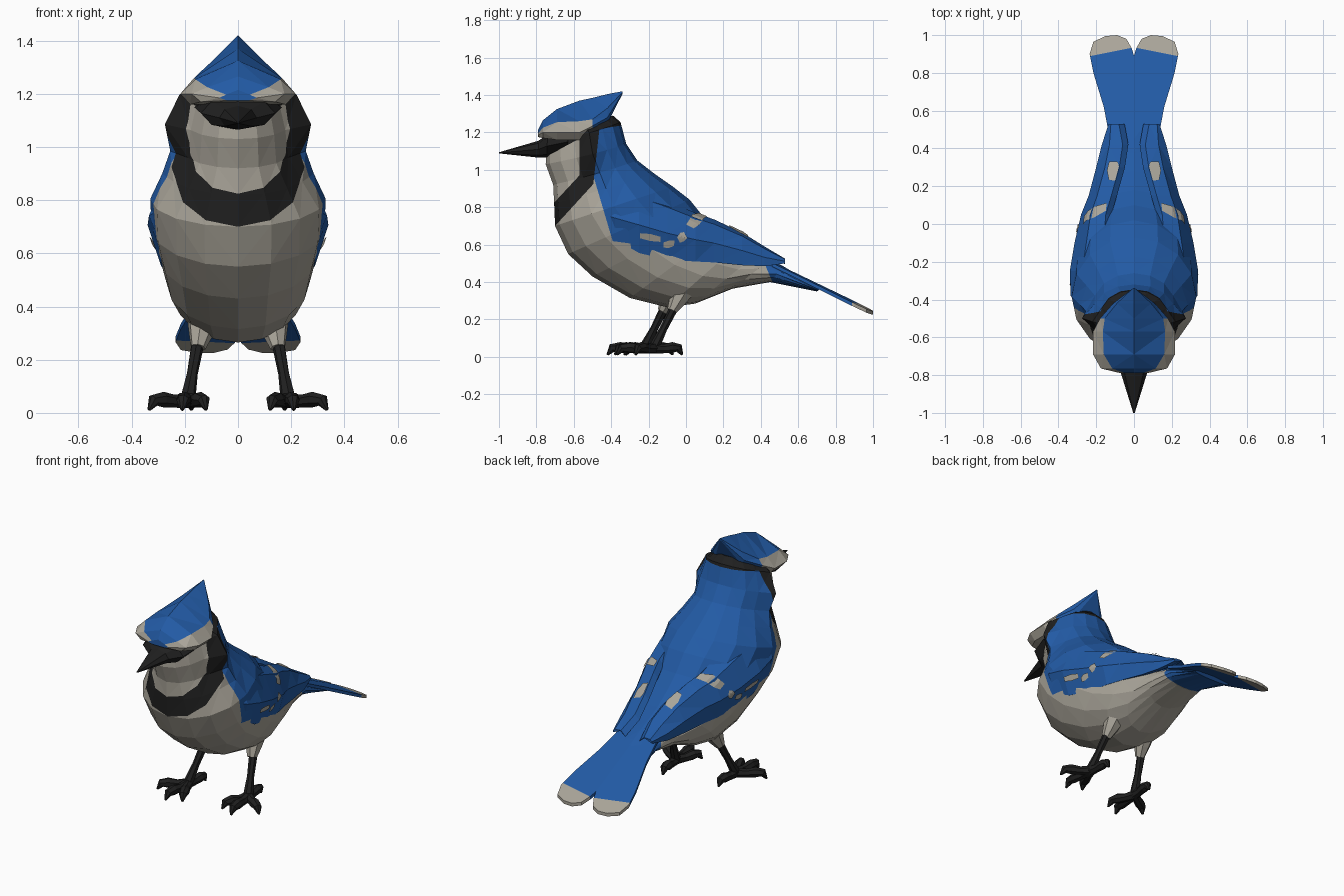
import bpy, bmesh, math
from mathutils import Vector
from mathutils.bvhtree import BVHTree

cube = bpy.data.objects.get("Cube")
if cube:
    bpy.data.objects.remove(cube)


def material(name, rgb):
    m = bpy.data.materials.new(name)
    m.use_nodes = True
    m.diffuse_color = (*rgb, 1)
    m.node_tree.nodes["Principled BSDF"].inputs["Base Color"].default_value = (*rgb, 1)
    return m


MATS = [material("feather_blue", (.016, .103, .375)),
        material("pale_grey", (.40, .375, .32)),
        material("soft_black", (.014, .014, .014))]
BLUE, GREY, BLACK = range(3)


def finish(bm, name, mirror=False):
    bmesh.ops.recalc_face_normals(bm, faces=bm.faces)
    me = bpy.data.meshes.new(name)
    bm.to_mesh(me)
    bm.free()
    for m in MATS:
        me.materials.append(m)
    ob = bpy.data.objects.new(name, me)
    bpy.context.collection.objects.link(ob)
    if mirror:
        ob.modifiers.new("Mirror", "MIRROR").use_mirror_merge = False
    return ob


def loft(bm, rings, colour=lambda i, j: BLUE):
    """Skin closed rings of points and cap both ends."""
    loops = [[bm.verts.new(p) for p in r] for r in rings]
    n = len(loops[0])
    for i, (a, b) in enumerate(zip(loops, loops[1:])):
        for j in range(n):
            k = (j + 1) % n
            bm.faces.new((a[j], a[k], b[k], b[j])).material_index = colour(i, j)
    for cap, i in ((loops[0], 0), (loops[-1], len(loops) - 2)):
        bm.faces.new(cap).material_index = colour(i, 0)


def oval(top, low, w, pinch=0, n=16):
    """Oval ring spanning two (y, z) points; pinch leaves a ridge at half width w."""
    t, l = Vector((0, *top)), Vector((0, *low))
    c, h = (t + l) / 2, (t - l) / 2
    ring = []
    for i in range(n):
        a = 2 * math.pi * i / n
        squeeze = pinch if math.cos(a) < -.1 else .6 * pinch if math.cos(a) > .1 else 0
        ring.append(c + h * math.cos(a) + Vector((w * math.sin(a) * (1 - squeeze),
                                                  .12 * pinch * math.sin(a) ** 2, 0)))
    return ring


def tube(bm, pts, radii, colour, n=7):
    pts = [Vector(p) for p in pts]
    rings = []
    for i, (p, r) in enumerate(zip(pts, radii)):
        d = pts[min(i + 1, len(pts) - 1)] - pts[max(i - 1, 0)]
        q = d.to_track_quat("Z", "Y")
        rings.append([p + q @ Vector((r * math.cos(a), r * math.sin(a), 0))
                      for a in (2 * math.pi * k / n for k in range(n))])
    loft(bm, rings, lambda i, j: colour)


# Body: one lofted form from head to rump, cut along the plumage borders
bm = bmesh.new()
loft(bm, [oval(*r) for r in (
    ((-.39, 1.29), (-.70, 1.23), .11), ((-.35, 1.255), (-.745, 1.14), .22, .25),
    ((-.32, 1.14), (-.75, 1.03), .275, .3), ((-.26, 1.05), (-.71, .92), .255, .2),
    ((-.17, .98), (-.705, .82), .285, .08), ((-.07, .91), (-.70, .70), .33),
    ((.02, .84), (-.63, .55), .325), ((.10, .74), (-.50, .43), .295),
    ((.18, .67), (-.30, .315), .27), ((.28, .60), (-.10, .265), .235),
    ((.38, .55), (.05, .285), .185), ((.45, .52), (.25, .365), .15),
    ((.52, .485), (.45, .40), .13), ((.72, .365), (.70, .35), .13))])
bmesh.ops.triangulate(bm, faces=bm.faces)
BORDERS = dict(face=((-.57, .9), (-.57, 1.2)), neck=((-.495, .93), (-.465, 1.2)),
               bib_top=((-.70, .83), (-.57, .97)), bib_low=((-.70, .70), (-.49, .93)),
               mask=((-.77, 1.06), (-.62, 1.14)), nape=((-.48, 1.215), (-.36, 1.235)),
               shoulder=((-.49, .95), (-.41, .68)), flank=((-.40, .62), (.50, .50)),
               vent=((.47, .38), (.42, .50)))
for (ay, az), (by, bz) in BORDERS.values():
    bmesh.ops.bisect_plane(bm, geom=bm.verts[:] + bm.edges[:] + bm.faces[:],
                           plane_co=(0, ay, az), plane_no=(0, az - bz, by - ay))


def plumage(p):
    over = {k: (b[0] - a[0]) * (p.z - a[1]) > (b[1] - a[1]) * (p.y - a[0])
            for k, (a, b) in BORDERS.items()}
    if over["face"]:
        bib = over["bib_low"] and not over["bib_top"]
        return BLACK if over["mask"] or bib else GREY
    if over["neck"]:
        return BLACK if over["bib_low"] else GREY
    if over["nape"]:
        return BLACK
    back = over["shoulder"] and over["flank"]
    return BLUE if back or not over["vent"] else GREY


for f in bm.faces:
    f.material_index = plumage(f.calc_center_median())
finish(bm, "body")

# Crest: roof-shaped loft with pale brows along its lower front strip
bm = bmesh.new()
rings = []
for y, top, sx, sz, bx, bz, ux, uz in (
        (-.79, 1.215, .045, 1.197, .07, 1.185, .04, 1.175),
        (-.765, 1.265, .115, 1.225, .175, 1.20, .14, 1.17),
        (-.69, 1.325, .16, 1.255, .217, 1.20, .18, 1.16),
        (-.57, 1.37, .165, 1.26, .217, 1.20, .18, 1.16),
        (-.50, 1.385, .155, 1.27, .18, 1.235, .15, 1.18),
        (-.42, 1.405, .09, 1.33, .11, 1.28, .09, 1.25),
        (-.34, 1.42, .005, 1.415, .005, 1.41, .003, 1.405)):
    half = [(sx, sz), (bx, bz), (ux, uz)]
    rings.append([(0, y, top)] + [(x, y, z) for x, z in half]
                 + [(-x, y, z) for x, z in reversed(half)])
loft(bm, rings, lambda i, j: GREY if i < 4 and 0 < j < 6 else BLUE)
bmesh.ops.triangulate(bm, faces=bm.faces)
finish(bm, "crest")

# Beak, flaring into the dark patch between the eyes
bm = bmesh.new()
loft(bm, [oval(*r, 0, 8) for r in (
    ((-.63, 1.19), (-.63, 1.11), .165), ((-.74, 1.19), (-.745, 1.065), .14),
    ((-.79, 1.155), (-.785, 1.065), .07), ((-1, 1.094), (-1, 1.088), .004))],
    lambda i, j: BLACK)
finish(bm, "beak")

# Folded wings, their leading upper edges sunk into the shoulders
bm = bmesh.new()
rings = []
for y, zl, zh, xl, xm, xh in (
        (-.45, .72, .82, .27, .29, .23), (-.38, .63, .88, .29, .335, .21),
        (-.25, .555, .89, .29, .34, .18), (-.10, .52, .835, .27, .315, .16),
        (.05, .51, .77, .25, .28, .15), (.15, .505, .735, .225, .24, .12),
        (.30, .49, .665, .19, .20, .078), (.42, .485, .59, .165, .17, .06),
        (.53, .50, .525, .135, .135, .08)):
    zm = zl * .55 + zh * .45
    rings.append([(xl, y, zl), (xm, y, zm), ((xm + xh) / 2 + .015, y, zh * .8 + zm * .2),
                  (xh, y, zh), (xh - .03, y, zh - .03), (xl - .05, y, zl + .02)])
loft(bm, rings)
bmesh.ops.triangulate(bm, faces=bm.faces)
wing_surface = BVHTree.FromBMesh(bm)
finish(bm, "wings", True)

# Pale wing bars: thin patches laid on the wing surface
bm = bmesh.new()
for centre, along, across in (
        ((.34, -.19, .632), (0, .056, -.012), (0, 0, .021)),
        ((.31, -.09, .60), (0, .029, .004), (0, 0, .022)),
        ((.30, -.02, .64), (0, .02, .015), (0, -.012, .023)),
        ((.20, .055, .73), (-.05, .04, .04), (.005, -.028, .016)),
        ((.112, .29, .69), (0, .052, -.025), (.034, 0, -.012))):
    c, u, v = Vector(centre), Vector(along), Vector(across)
    grid = []
    for i in range(5):
        row = []
        for j in range(4):
            s, t = i / 2 - 1, j / 1.5 - 1
            t *= 1 - .3 * abs(s)
            co, normal, _, _ = wing_surface.find_nearest(c + u * s + v * t)
            row.append(bm.verts.new(co + normal * (.007 if normal.x + normal.z > 0 else -.007)))
        grid.append(row)
    for a, b in zip(grid, grid[1:]):
        for j in range(3):
            bm.faces.new((a[j], a[j + 1], b[j + 1], b[j])).material_index = GREY
finish(bm, "wing_bars", True)

# Tail: two rounded lobes with pale tips
bm = bmesh.new()
outline = ((0, .46), (.13, .46), (.16, .62), (.215, .80), (.235, .90), (.215, .965),
           (.15, .995), (.09, 1), (.04, .98), (.012, .93), (0, .89))
face = bm.faces.new([bm.verts.new((x, y, .5 - .48 * (y - .48) - .05 * x)) for x, y in outline])
ext = bmesh.ops.extrude_face_region(bm, geom=[face], use_keep_orig=True)
bmesh.ops.translate(bm, vec=(0, 0, -.02), verts=[g for g in ext["geom"] if isinstance(g, bmesh.types.BMVert)])
bmesh.ops.triangulate(bm, faces=bm.faces)
bmesh.ops.bisect_plane(bm, geom=bm.verts[:] + bm.edges[:] + bm.faces[:],
                       plane_co=(0, .935, 0), plane_no=(.2, 1, 0))
for f in bm.faces:
    c = f.calc_center_median()
    f.material_index = GREY if c.y + .2 * c.x > .935 else BLUE
finish(bm, "tail", True)

# Legs: pale thighs, dark shanks, four clawed toes; one leg steps slightly forward
for name, side, step in (("left_leg", 1, 0), ("right_leg", -1, -.05)):
    bm = bmesh.new()
    tube(bm, [(.13, -.015, .36), (.14, -.045, .30), (.15, -.075, .245)], (.065, .047, .028), GREY)
    tube(bm, [(.15, -.06, .27), (.172, -.12, .15), (.19, -.17, .05)], (.025, .021, .03), BLACK)
    foot = Vector((.19, -.17, .047))
    for tip in ((.21, -.37), (.335, -.27), (.12, -.33), (.175, -.02)):
        d = Vector((*tip, .047)) - foot
        path = [foot + d * t + Vector((0, 0, z))
                for t, z in ((0, 0), (.35, -.003), (.65, .003), (.88, 0), (1, -.036))]
        tube(bm, path, (.03, .025, .03, .024, .006), BLACK)
    for v in bm.verts:
        v.co.x *= side
        v.co.y += step
    finish(bm, name)
